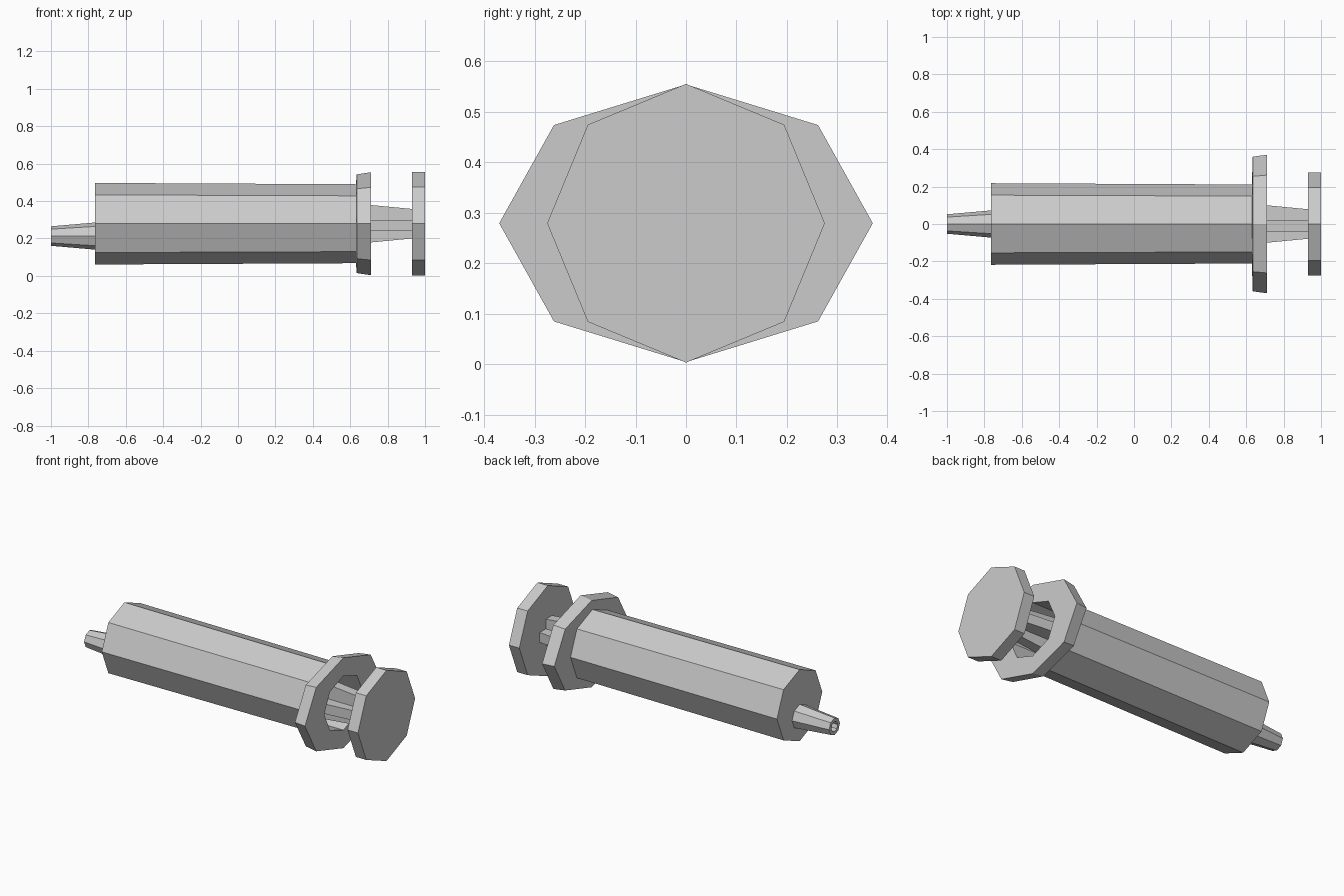
import bpy, bmesh
from math import cos, sin, tau

cube = bpy.data.objects.get("Cube")
if cube:
    bpy.data.objects.remove(cube, do_unlink=True)

grey = bpy.data.materials.new("light grey")
grey.use_nodes = True
grey.diffuse_color = (0.6, 0.6, 0.6, 1)
grey.node_tree.nodes["Principled BSDF"].inputs["Base Color"].default_value = (0.6, 0.6, 0.6, 1)

AXIS_Z = 0.279


def octagon(x, ry, rz, cz=AXIS_Z):
    return [(x, ry * cos(tau * i / 8), cz + rz * sin(tau * i / 8)) for i in range(8)]


def box(x, y, z, hy, hz):
    return [(x, y + a * hy, z + b * hz) for a, b in ((-1, -1), (1, -1), (1, 1), (-1, 1))]


def loft(name, sections):
    """Join matching cross-sections along x and cap both ends."""
    bm = bmesh.new()
    rings = [[bm.verts.new(p) for p in s] for s in sections]
    for a, b in zip(rings, rings[1:]):
        n = len(a)
        for i in range(n):
            j = (i + 1) % n
            bm.faces.new((a[i], a[j], b[j], b[i]))
    bm.faces.new(rings[0])
    bm.faces.new(rings[-1])
    bmesh.ops.recalc_face_normals(bm, faces=bm.faces)
    mesh = bpy.data.meshes.new(name)
    bm.to_mesh(mesh)
    bm.free()
    mesh.materials.append(grey)
    obj = bpy.data.objects.new(name, mesh)
    bpy.context.collection.objects.link(obj)
    return obj


# Hollow barrel with a wide oval finger flange
loft("barrel", [
    octagon(-0.765, 0.218, 0.218),
    octagon(0.63, 0.211, 0.211),
    octagon(0.635, 0.36, 0.264),
    octagon(0.71, 0.37, 0.275),
    octagon(0.71, 0.185, 0.165),
    octagon(-0.72, 0.175, 0.165),
])

# Tapered nozzle set below the barrel axis, with a bored tip
NOZZLE_Z = 0.213
loft("nozzle", [octagon(x, r, r, NOZZLE_Z) for x, r in
                ((-0.76, 0.073), (-1.0, 0.052), (-1.0, 0.03), (-0.78, 0.04))])

# Plunger rod made of two crossed tapered fins
rod = ((0.1, 0.158, 0.034), (0.71, 0.1, 0.03), (0.94, 0.078, 0.03))
loft("plunger_fin_flat", [box(x, 0, AXIS_Z - 0.01, w, t) for x, w, t in rod])
loft("plunger_fin_upright", [box(x, -0.01, AXIS_Z, t, w) for x, w, t in rod])

# Plunger seal inside the barrel and thumb rest outside
loft("plunger_seal", [octagon(x, 0.165, 0.16) for x in (0.04, 0.11)])
loft("thumb_rest", [octagon(x, 0.275, 0.276) for x in (0.93, 1.0)])
